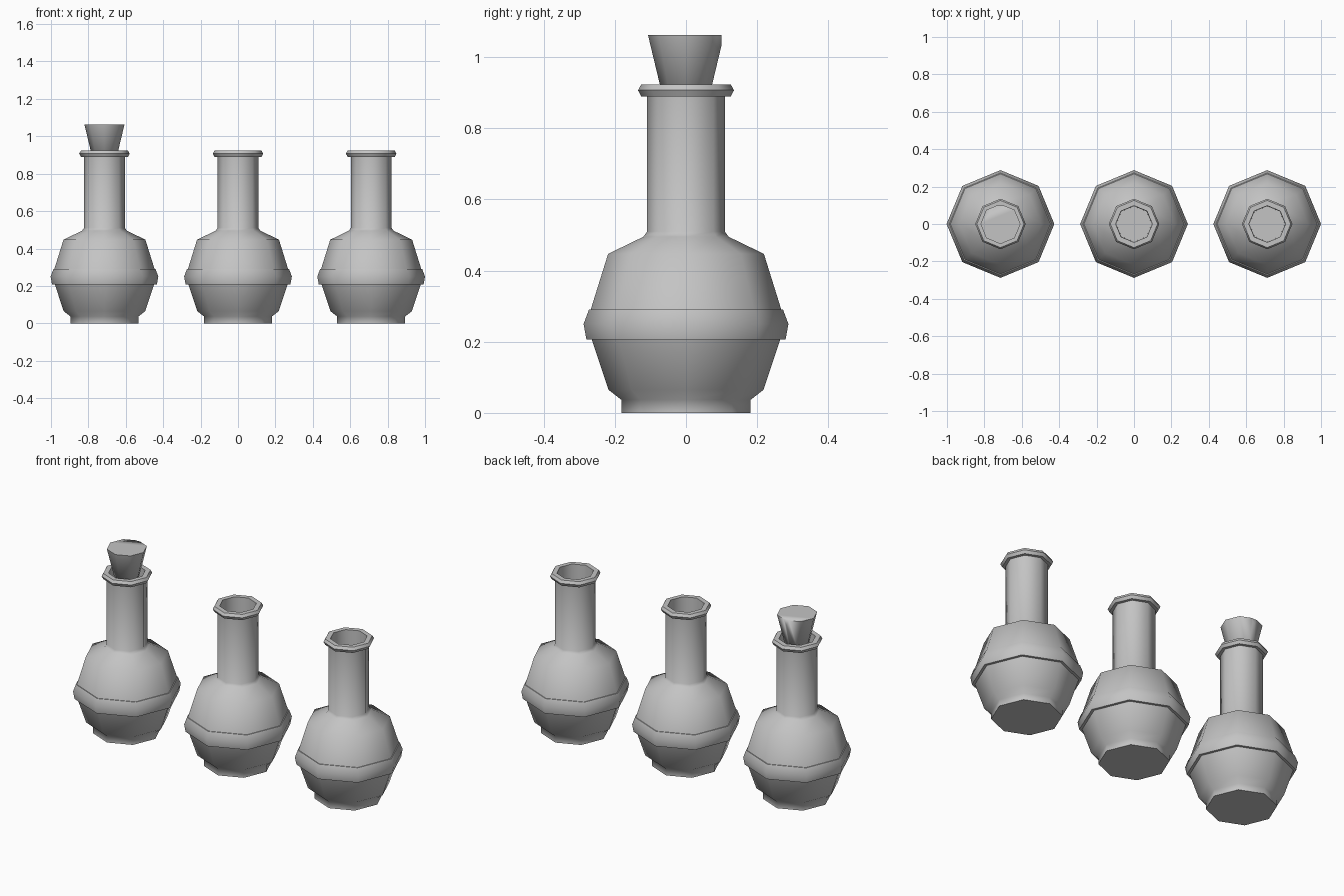
import bpy
import bmesh
from math import cos, sin, tau, radians

cube = bpy.data.objects.get("Cube")
if cube:
    bpy.data.objects.remove(cube, do_unlink=True)

SIDES = 8

grey = bpy.data.materials.new("plain grey")
grey.use_nodes = True
colour = (0.55, 0.55, 0.55, 1)
grey.diffuse_color = colour
grey.node_tree.nodes["Principled BSDF"].inputs["Base Color"].default_value = colour


def lathe(profile):
    """Turn (radius, height) points into a closed eight-sided solid."""
    bm = bmesh.new()
    rings = [[bm.verts.new((r * cos(tau * i / SIDES), r * sin(tau * i / SIDES), z))
              for i in range(SIDES)] for r, z in profile]
    for low, high in zip(rings, rings[1:]):
        for i in range(SIDES):
            j = (i + 1) % SIDES
            bm.faces.new((low[i], low[j], high[j], high[i]))
    bm.faces.new(rings[0][::-1])
    bm.faces.new(rings[-1])
    return bm


def add_object(name, bm, x, angle):
    bmesh.ops.recalc_face_normals(bm, faces=bm.faces)
    mesh = bpy.data.meshes.new(name)
    bm.to_mesh(mesh)
    bm.free()
    mesh.materials.append(grey)
    obj = bpy.data.objects.new(name, mesh)
    obj.location.x = x
    bpy.context.collection.objects.link(obj)
    bpy.ops.object.select_all(action="DESELECT")
    obj.select_set(True)
    bpy.context.view_layer.objects.active = obj
    bpy.ops.object.shade_smooth_by_angle(angle=radians(angle))
    return obj


# Foot, belly with raised band, shoulder, neck, lip and hollow neck
BOTTLE = [
    (0.182, 0), (0.182, 0.037),
    (0.218, 0.065), (0.265, 0.207),
    (0.28, 0.207), (0.288, 0.25), (0.273, 0.29), (0.268, 0.29),
    (0.219, 0.447), (0.12, 0.495),
    (0.109, 0.51), (0.109, 0.89),
    (0.126, 0.89), (0.135, 0.907), (0.126, 0.923),
    (0.098, 0.923), (0.095, 0.5),
]
for name, x in (("right_bottle", -0.714), ("middle_bottle", 0), ("left_bottle", 0.712)):
    add_object(name, lathe(BOTTLE), x, 50)

# Tapered stopper with its back corner trimmed flat
stopper = lathe([(0.056, 0.85), (0.107, 1.063)])
cut = bmesh.ops.bisect_plane(
    stopper, geom=stopper.verts[:] + stopper.edges[:] + stopper.faces[:],
    plane_co=(0, 0.1, 0), plane_no=(0, 1, 0), clear_outer=True)
bmesh.ops.holes_fill(stopper, edges=stopper.edges[:])
add_object("stopper", stopper, -0.714, 100)
